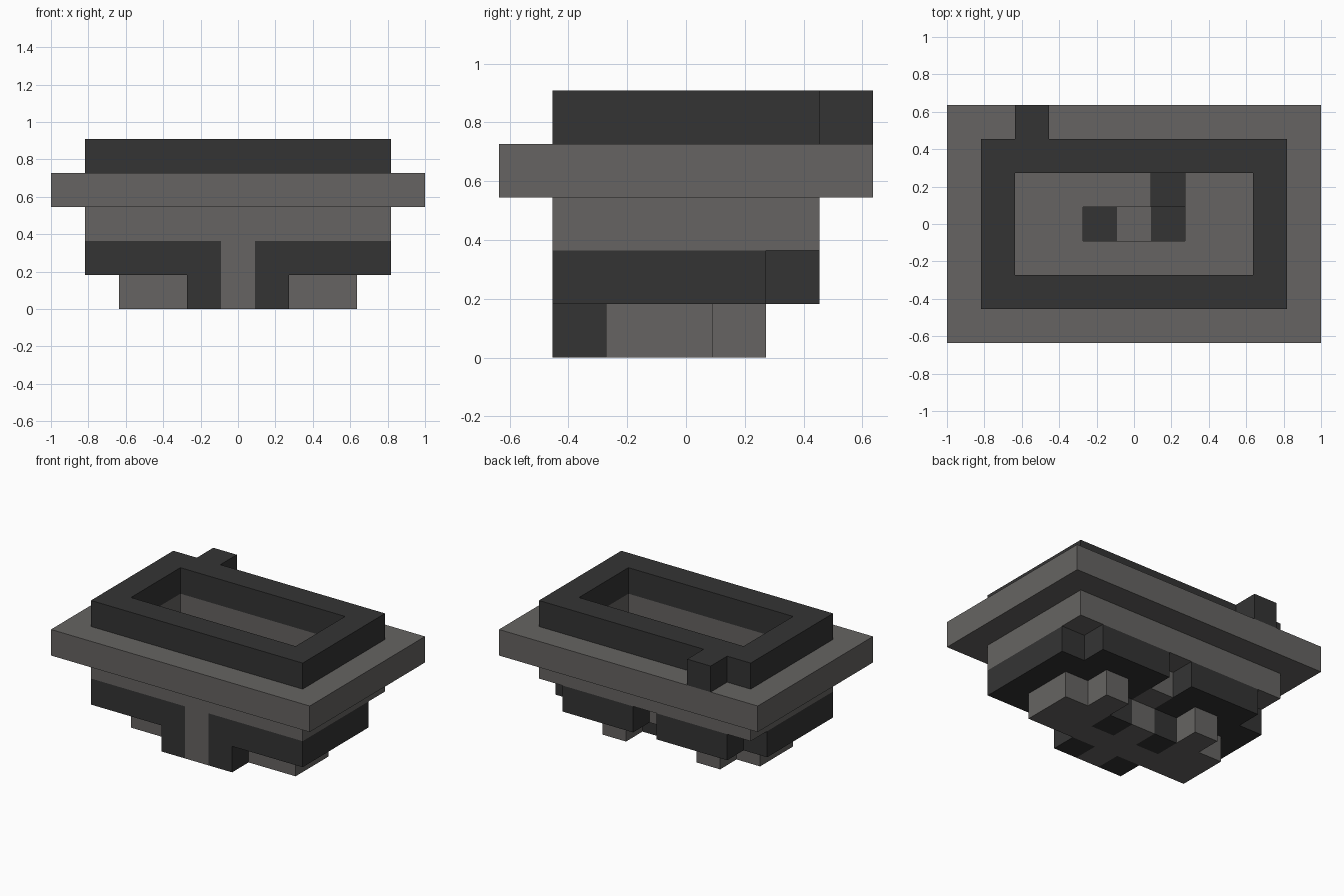
import bpy
import bmesh

cube = bpy.data.objects.get("Cube")
if cube:
    bpy.data.objects.remove(cube, do_unlink=True)

U = 2 / 11  # size of one block


def material(name, rgb):
    m = bpy.data.materials.new(name)
    m.use_nodes = True
    m.diffuse_color = (*rgb, 1)
    bsdf = next(n for n in m.node_tree.nodes if n.type == 'BSDF_PRINCIPLED')
    bsdf.inputs["Base Color"].default_value = (*rgb, 1)
    bsdf.inputs["Roughness"].default_value = 0.8
    return m


GREY = material("stone_grey", (0.133, 0.127, 0.122))
DARK = material("charcoal", (0.034, 0.034, 0.034))


def area(x0, x1, y0, y1):
    """Set of block columns, limits included, counted from the centre."""
    return {(x, y) for x in range(x0, x1 + 1) for y in range(y0, y1 + 1)}


def slab(name, level, cells, mat):
    """One-block-high slab covering the given columns."""
    bm = bmesh.new()
    z = level * U
    for x, y in sorted(cells):
        corners = [(-.5, -.5), (.5, -.5), (.5, .5), (-.5, .5)]
        bm.faces.new([bm.verts.new(((x + i) * U, (y + j) * U, z)) for i, j in corners])
    bmesh.ops.remove_doubles(bm, verts=bm.verts[:], dist=1e-4)
    base = bm.faces[:]
    top = bmesh.ops.extrude_face_region(bm, geom=base, use_keep_orig=True)["geom"]
    bmesh.ops.translate(bm, vec=(0, 0, U),
                        verts=[v for v in top if isinstance(v, bmesh.types.BMVert)])
    bmesh.ops.recalc_face_normals(bm, faces=bm.faces[:])
    bmesh.ops.dissolve_limit(bm, angle_limit=0.01, verts=bm.verts[:], edges=bm.edges[:])
    mesh = bpy.data.meshes.new(name)
    bm.to_mesh(mesh)
    bm.free()
    mesh.materials.append(mat)
    obj = bpy.data.objects.new(name, mesh)
    bpy.context.scene.collection.objects.link(obj)
    return obj


basin = area(-3, 3, -1, 1)
shaft = area(-1, 1, 0, 0)

# Feet: grey base with dark front legs and dark shaft floor
dark_feet = {(-1, -2), (1, -2), (-1, 0), (1, 0)}
feet = area(-3, 3, -1, 0) | {(-2, 1), (2, 1), (0, -2)}
slab("base_feet", 0, feet - dark_feet, GREY)
slab("dark_feet", 0, dark_feet, DARK)

# Lower body: dark, back corners and back middle notched, grey centre strip
strip = {(0, -2), (0, -1), (0, 1)}
notches = {(-4, 2), (4, 2), (0, 2)}
slab("lower_body", 1, area(-4, 4, -2, 2) - notches - shaft - strip, DARK)
slab("centre_strip", 1, strip, GREY)

# Basin floor with the shaft opening
slab("basin_floor", 2, area(-4, 4, -2, 2) - shaft - {(1, 1)}, GREY)

# Wide overhanging ledge
slab("ledge", 3, area(-5, 5, -3, 3) - basin, GREY)

# Dark rim with a single block projecting at the back
slab("rim", 4, area(-4, 4, -2, 2) - basin, DARK)
slab("rim_lug", 4, {(-3, 3)}, DARK)
